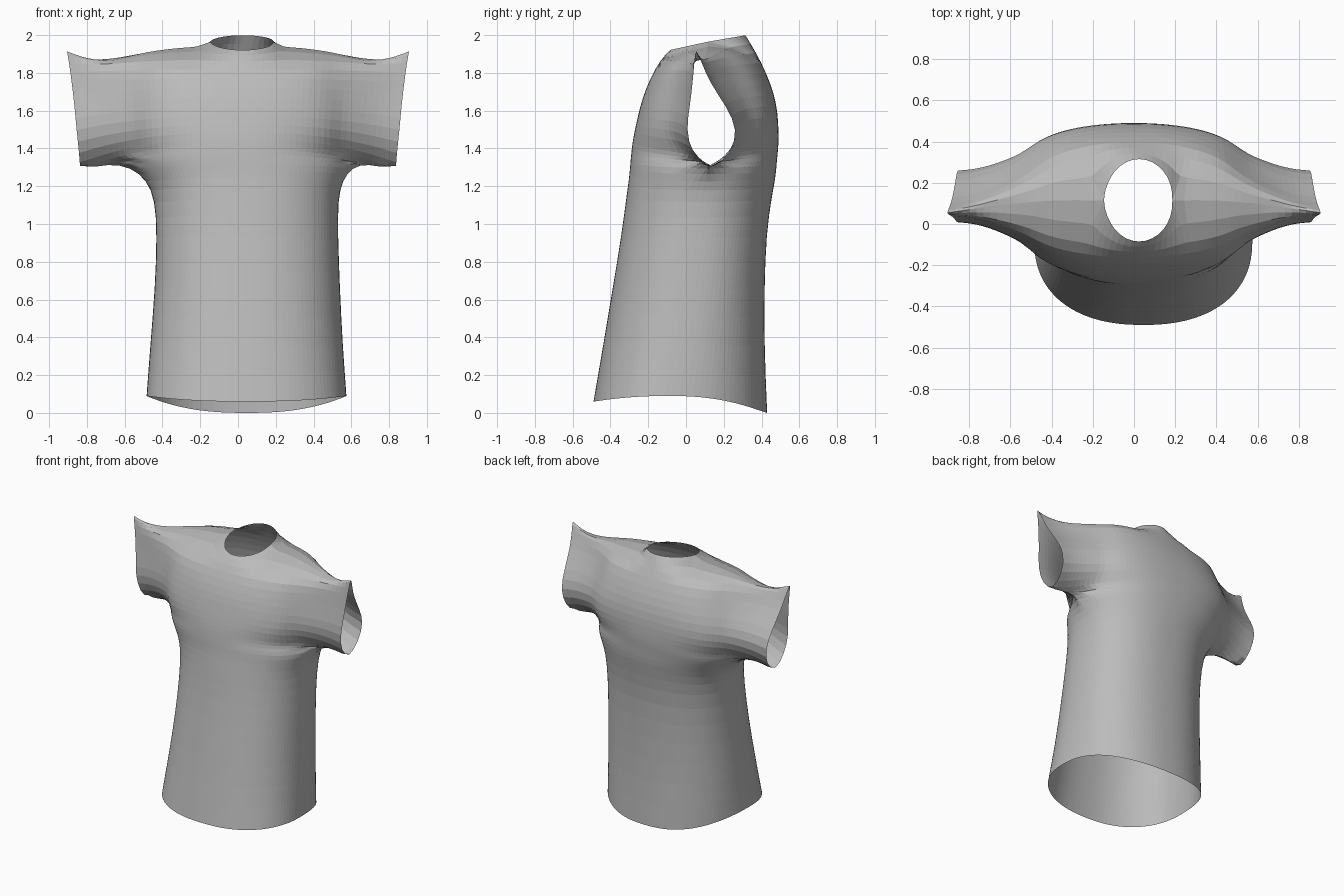
import bpy, bmesh, math

cube = bpy.data.objects.get("Cube")
if cube:
    bpy.data.objects.remove(cube, do_unlink=True)

COLUMNS = 28      # columns across each panel
NECK = 2 / 7      # share of the top edge taken by the neck opening
CHEST = .56       # half width of the body between the sleeves

# Outer edge of each row: half width, x offset, z, front y, back y, sleeve blend.
# Side seam, then underarm seam, then the sleeve opening.
edges = [
    (.53, .045, .09, -.08, -.08, 0), (.51, .045, .36, -.02, -.02, 0),
    (.49, .05, .66, .02, .02, 0), (.48, .05, .94, .05, .05, 0),
    (.485, .045, 1.13, .08, .08, 0), (.52, .035, 1.23, .1, .1, .1),
    (.59, .02, 1.3, .12, .12, .4), (.7, 0, 1.32, .13, .13, .7),
    (.835, 0, 1.275, .13, .13, .9), (.84, 0, 1.37, .03, .24, 1),
    (.855, 0, 1.5, 0, .275, 1), (.865, 0, 1.62, .02, .215, 1),
    (.88, 0, 1.75, .035, .125, 1), (.895, 0, 1.86, .045, .08, 1),
]
# Middle of each row as (y, z)
front_line = [(-.49, .06), (-.44, .35), (-.39, .65), (-.34, .95), (-.315, 1.15),
              (-.3, 1.25), (-.295, 1.32), (-.29, 1.37), (-.285, 1.42),
              (-.275, 1.48), (-.255, 1.57), (-.23, 1.67), (-.19, 1.77), (-.135, 1.87)]
back_line = [(.43, 0), (.415, .35), (.415, .65), (.425, .95), (.455, 1.15),
             (.475, 1.25), (.48, 1.32), (.485, 1.37), (.49, 1.42),
             (.49, 1.48), (.487, 1.58), (.467, 1.69), (.425, 1.8), (.37, 1.91)]
# Shoulder seam from neck to sleeve tip
shoulder = [(.17, .115, 1.965), (.3, .12, 1.955), (.45, .12, 1.93), (.66, .1, 1.865),
            (.79, .075, 1.87), (.91, .05, 1.94)]


def mix(a, b, t):
    return a + (b - a) * t


def row_point(q, edge, middle, is_back):
    """Point on a body row; q runs from -1 to 1 across the panel."""
    width, offset, z_edge, y_front, y_back, sleeve = edge
    y_edge = y_back if is_back else y_front
    a = abs(q)
    u = mix(math.sin(a * math.pi / 2), a, sleeve)
    # Rounded chest, widened by the taper into the sleeve
    across = u * width / min(width, CHEST)
    chest = max(0, 1 - across ** 2.3) ** (1 / 2.3)
    taper = sleeve * (1 + math.cos(math.pi * a ** 1.2)) / 2
    return (offset + math.copysign(u * width, q),
            mix(y_edge, middle[0], max(chest, taper)),
            mix(middle[1], z_edge, u ** 2.5))


def top_point(q, is_back):
    """Point on the neck rim or on the shoulder seam."""
    a, side = abs(q), math.copysign(1, q)
    shift = .025 * (1 - max(0, a - NECK))
    if a < NECK - 1e-6:
        angle = a / NECK * math.pi / 2
        rise = .035 if is_back else -.045
        reach = .205 if is_back else -.205
        return (shift + side * shoulder[0][0] * math.sin(angle),
                .115 + reach * math.cos(angle),
                shoulder[0][2] + rise * math.cos(angle))
    x = mix(shoulder[0][0], shoulder[-1][0], (a - NECK) / (1 - NECK))
    for p, n in zip(shoulder, shoulder[1:]):
        if x <= n[0] + 1e-6:
            t = (x - p[0]) / (n[0] - p[0])
            return (side * x + shift * (1 - a), mix(p[1], n[1], t), mix(p[2], n[2], t))


def add_panel(bm, line, is_back):
    across = [2 * i / COLUMNS - 1 for i in range(COLUMNS + 1)]
    grid = [[bm.verts.new(row_point(q, e, m, is_back)) for q in across]
            for e, m in zip(edges, line)]
    grid.append([bm.verts.new(top_point(q, is_back)) for q in across])
    for low, high in zip(grid, grid[1:]):
        for i in range(COLUMNS):
            face = [low[i], low[i + 1], high[i + 1], high[i]]
            bm.faces.new(face[::-1] if is_back else face)


# Front and back panels, sewn along the side, underarm and shoulder seams
bm = bmesh.new()
add_panel(bm, front_line, False)
add_panel(bm, back_line, True)
bmesh.ops.remove_doubles(bm, verts=bm.verts, dist=.0005)
mesh = bpy.data.meshes.new("shirt")
bm.to_mesh(mesh)
bm.free()
shirt = bpy.data.objects.new("shirt", mesh)
bpy.context.collection.objects.link(shirt)

# Plain grey cloth
cloth = bpy.data.materials.new("grey cloth")
cloth.use_nodes = True
grey = (.5, .5, .5, 1)
cloth.diffuse_color = grey
cloth.node_tree.nodes["Principled BSDF"].inputs["Base Color"].default_value = grey
mesh.materials.append(cloth)

# Soften the folds while keeping the faceted look
soften = shirt.modifiers.new("soften", 'SUBSURF')
soften.levels = soften.render_levels = 1
